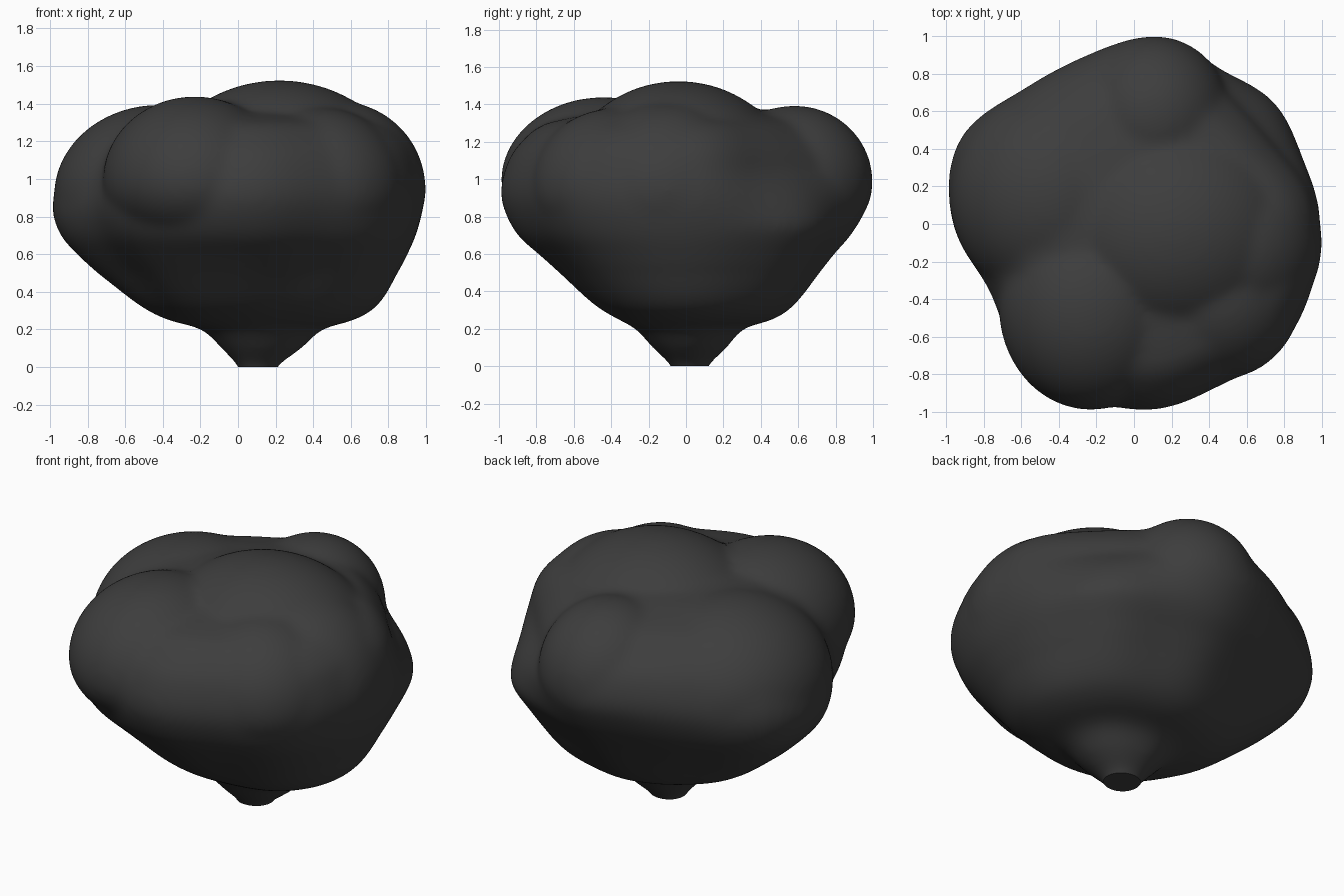
import bpy, bmesh, math
from mathutils import Vector

cube = bpy.data.objects.get("Cube")
if cube:
    bpy.data.objects.remove(cube)

AXIS = Vector((0.1, 0.02, 0))

# Plan outline: radius around the stem axis, counter-clockwise from +x
OUTLINE = [.89, .90, .965, .94, .98, .95, .99, 1.12,
           1.07, .95, 1.01, 1.01, 1.01, .95, .96, .92]

# Vertical profiles: height, then share of the outline on each side
HEIGHT = [-.06, 0, .1, .2, .25, .33, .5, .6, .7, .83, .95, 1.1, 1.2, 1.3, 1.36]
LEFT = [.10, .11, .24, .36, .54, .69, .84, .90, .95, .99, 1, .97, .92, .79, .5]
RIGHT = [.09, .10, .19, .29, .46, .60, .78, .88, .96, 1, .98, .92, .84, .71, .52]
FRONT = [.09, .10, .20, .29, .38, .51, .69, .80, .91, .98, 1, .96, .89, .76, .45]
BACK = [.09, .10, .20, .29, .45, .57, .71, .79, .88, .96, 1, .96, .87, .72, .45]

# Rounded lobes: centre and radii
LOBES = [
    ((.22, -.04, .90), (.70, .65, .625)),   # crown
    ((.11, .58, .985), (.40, .42, .41)),    # back
    ((-.23, -.44, .99), (.49, .55, .45)),   # front
    ((-.42, .15, .91), (.56, .58, .485)),   # right side
    ((.53, -.10, .94), (.47, .50, .475)),   # left side
    ((.44, -.38, .95), (.45, .45, .43)),    # front left
]


def spline(values, t, closed=False):
    """Smooth curve through evenly spaced values."""
    n = len(values)
    i = math.floor(t)
    f = t - i
    pick = (lambda k: values[k % n]) if closed else (lambda k: values[max(0, min(n - 1, k))])
    a, b, c, d = (pick(i + k) for k in (-1, 0, 1, 2))
    return b + f / 2 * (c - a + f * (2*a - 5*b + 4*c - d + f * (3*(b - c) + d - a)))


def ramp(value, start, length):
    return max(0, min(1, (value - start) / length))


def body_radius(angle, t):
    c, s = math.cos(angle), math.sin(angle)
    z = spline(HEIGHT, t)
    side = spline(LEFT if c > 0 else RIGHT, t)
    face = spline(BACK if s > 0 else FRONT, t)
    plan = spline(OUTLINE, angle / math.tau * len(OUTLINE), True)
    # the stem is round, the outline takes over higher up
    plan = 1 + (plan - 1) * ramp(z, .1, .4)
    # the back left shoulder is hollowed
    hollow = math.sin(2 * angle) ** 2 if c > 0 and s > 0 else 0
    return plan * (side * c * c + face * s * s) * (1 - .2 * hollow * ramp(z, .75, .3))


def add_lobe(bm, centre, radii):
    """Ellipsoid with a shallower underside, so it melts into the body below."""
    ball = bmesh.ops.create_icosphere(bm, subdivisions=5, radius=1)
    for v in ball["verts"]:
        x, y, z = v.co
        drop = 1 if z > 0 else .8
        v.co = Vector(centre) + Vector((x * radii[0], y * radii[1], z * radii[2] * drop))


# Body: rings stacked from the stem to the shoulder
bm = bmesh.new()
SIDES, STEPS = 72, 3
rings = []
for k in range((len(HEIGHT) - 1) * STEPS + 1):
    t = k / STEPS
    ring = []
    for j in range(SIDES):
        a = math.tau * j / SIDES
        r = body_radius(a, t)
        spot = AXIS + Vector((r * math.cos(a), r * math.sin(a), spline(HEIGHT, t)))
        ring.append(bm.verts.new(spot))
    rings.append(ring)
for low, high in zip(rings, rings[1:]):
    for j in range(SIDES):
        n = (j + 1) % SIDES
        bm.faces.new((low[j], low[n], high[n], high[j]))
bm.faces.new(rings[0][::-1])
peak = bm.verts.new(AXIS + Vector((0, 0, 1.42)))
for j in range(SIDES):
    bm.faces.new((rings[-1][j], rings[-1][(j + 1) % SIDES], peak))

# Lobes swelling out of the body
for centre, radii in LOBES:
    add_lobe(bm, centre, radii)
bmesh.ops.recalc_face_normals(bm, faces=bm.faces)

mesh = bpy.data.meshes.new("puffy_mass")
bm.to_mesh(mesh)
bm.free()
puff = bpy.data.objects.new("puffy_mass", mesh)
bpy.context.scene.collection.objects.link(puff)

# Fuse everything into one soft skin
remesh = puff.modifiers.new("fuse", 'REMESH')
remesh.mode = 'VOXEL'
remesh.voxel_size = .02
soften = puff.modifiers.new("soften", 'SMOOTH')
soften.factor = .5
soften.iterations = 30
bpy.context.view_layer.update()
graph = bpy.context.evaluated_depsgraph_get()
skin = bpy.data.meshes.new_from_object(puff.evaluated_get(graph))
puff.modifiers.clear()
puff.data = skin

# Flat foot of the stem
bm = bmesh.new()
bm.from_mesh(skin)
cut = bmesh.ops.bisect_plane(bm, geom=bm.verts[:] + bm.edges[:] + bm.faces[:],
                             plane_co=(0, 0, 0), plane_no=(0, 0, 1), clear_inner=True)
rim = [e for e in cut["geom_cut"] if isinstance(e, bmesh.types.BMEdge)]
bmesh.ops.holes_fill(bm, edges=rim, sides=0)
bmesh.ops.recalc_face_normals(bm, faces=bm.faces)
bm.to_mesh(skin)
bm.free()

# Colour
soot = bpy.data.materials.new("dark_grey")
soot.use_nodes = True
shade = (.047, .047, .047, 1)
soot.diffuse_color = shade
soot.node_tree.nodes["Principled BSDF"].inputs["Base Color"].default_value = shade
skin.materials.clear()
skin.materials.append(soot)

bpy.ops.object.select_all(action='DESELECT')
puff.select_set(True)
bpy.context.view_layer.objects.active = puff
bpy.ops.object.shade_smooth_by_angle(angle=math.radians(50))
